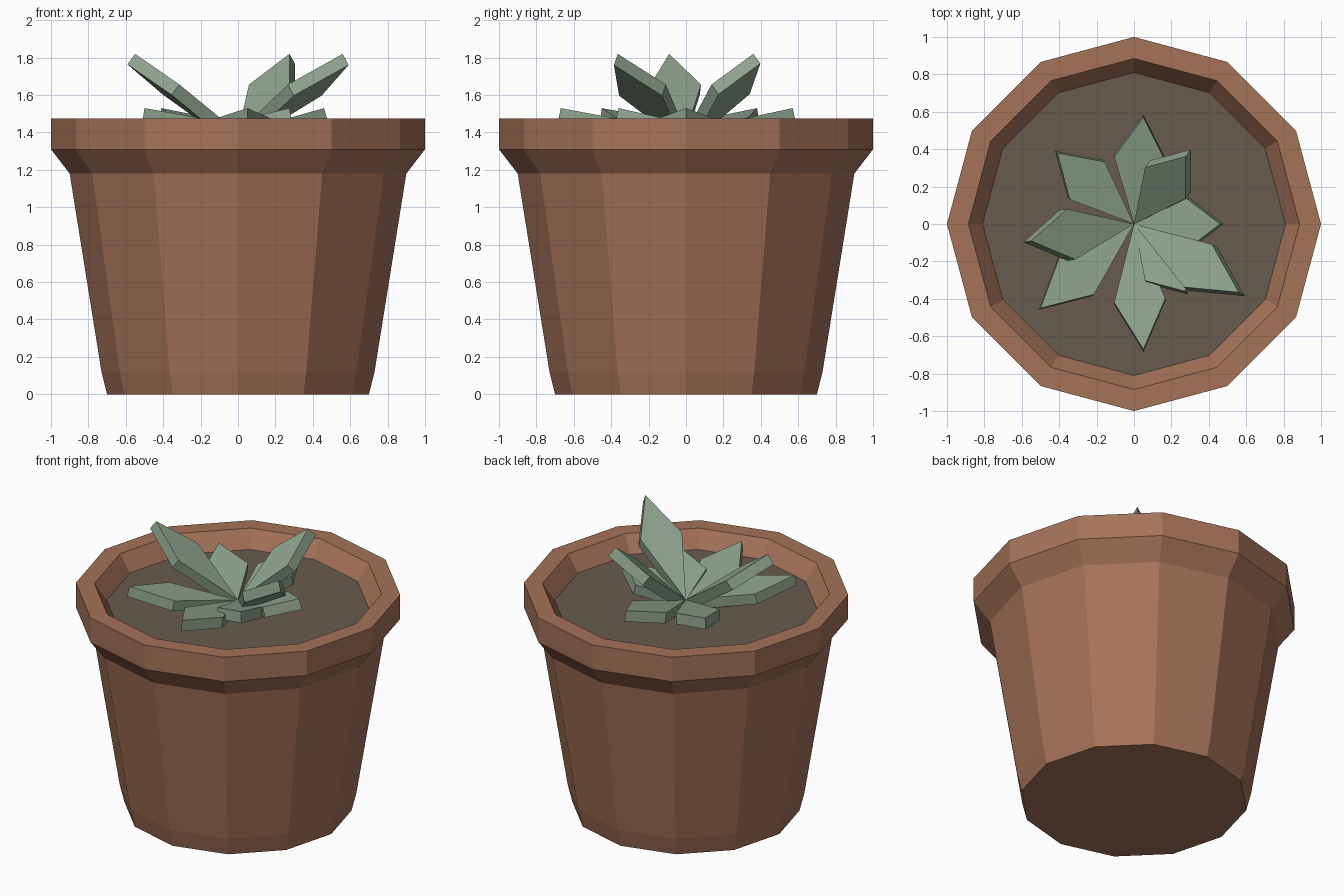
import bpy, bmesh, math
from mathutils import Vector

if "Cube" in bpy.data.objects:
    bpy.data.objects.remove(bpy.data.objects["Cube"])


def material(name, rgb):
    m = bpy.data.materials.new(name)
    lin = [((c / 255 + 0.055) / 1.055) ** 2.4 for c in rgb]
    m.diffuse_color = (*lin, 1)
    m.use_nodes = True
    m.node_tree.nodes["Principled BSDF"].inputs["Base Color"].default_value = m.diffuse_color
    return m


TERRACOTTA = material("terracotta", (165, 115, 89))
SOIL = material("soil brown", (104, 91, 77))
GREEN = material("leaf green", (142, 163, 142))


def finish(bm, name, mat):
    bmesh.ops.recalc_face_normals(bm, faces=bm.faces)
    me = bpy.data.meshes.new(name)
    bm.to_mesh(me)
    bm.free()
    me.materials.append(mat)
    ob = bpy.data.objects.new(name, me)
    bpy.context.collection.objects.link(ob)
    return ob


SIDES = 12
SOIL_Z, SOIL_R = 1.365, 0.81


def ring(bm, r, z):
    return [bm.verts.new((r * math.cos(a), r * math.sin(a), z))
            for a in (math.tau * i / SIDES for i in range(SIDES))]


# Pot: twelve-sided lathe of outer wall, flared rim and inner lip
profile = [(0.70, 0), (0.73, 0.12), (0.90, 1.18), (1.0, 1.31),
           (1.0, 1.475), (0.885, 1.475), (SOIL_R, SOIL_Z)]
bm = bmesh.new()
rings = [ring(bm, r, z) for r, z in profile]
bm.faces.new(rings[0])
for lo, hi in zip(rings, rings[1:]):
    for i in range(SIDES):
        j = (i + 1) % SIDES
        bm.faces.new((lo[i], lo[j], hi[j], hi[i]))
finish(bm, "pot", TERRACOTTA)

# Soil disc
bm = bmesh.new()
soil = bm.faces.new(ring(bm, SOIL_R, SOIL_Z))
finish(bm, "soil", SOIL)

# Leaves: thick kite plates fanning from one point to each upper tip
BASE = Vector((0, 0, 1.40))
THICK, HALF_WIDTH, WIDEST = 0.07, 0.137, 0.61


def leaf(name, tip):
    axis = Vector(tip) - BASE
    side = Vector((-axis.y, axis.x, 0)).normalized()
    down = side.cross(axis).normalized() * THICK
    if down.z > 0:
        down = -down
    mid = BASE + axis * WIDEST
    outline = [BASE, mid - side * HALF_WIDTH, Vector(tip), mid + side * HALF_WIDTH]
    bm = bmesh.new()
    top = [bm.verts.new(p) for p in outline]
    low = [bm.verts.new(p + down) for p in outline]
    bm.faces.new(top)
    bm.faces.new(low[::-1])
    for i in range(4):
        j = (i + 1) % 4
        bm.faces.new((top[i], low[i], low[j], top[j]))
    finish(bm, name, GREEN)


low_tips = [(0.46, 0), (0.05, 0.57), (-0.41, 0.38),
            (-0.50, -0.45), (0.05, -0.67), (0.275, -0.36)]
high_tips = [(-0.55, -0.09), (0.56, -0.365), (0.275, 0.36)]
for n, (x, y) in enumerate(low_tips, 1):
    leaf(f"low_leaf_{n}", (x, y, 1.53))
for n, (x, y) in enumerate(high_tips, 1):
    leaf(f"upright_leaf_{n}", (x, y, 1.82))
